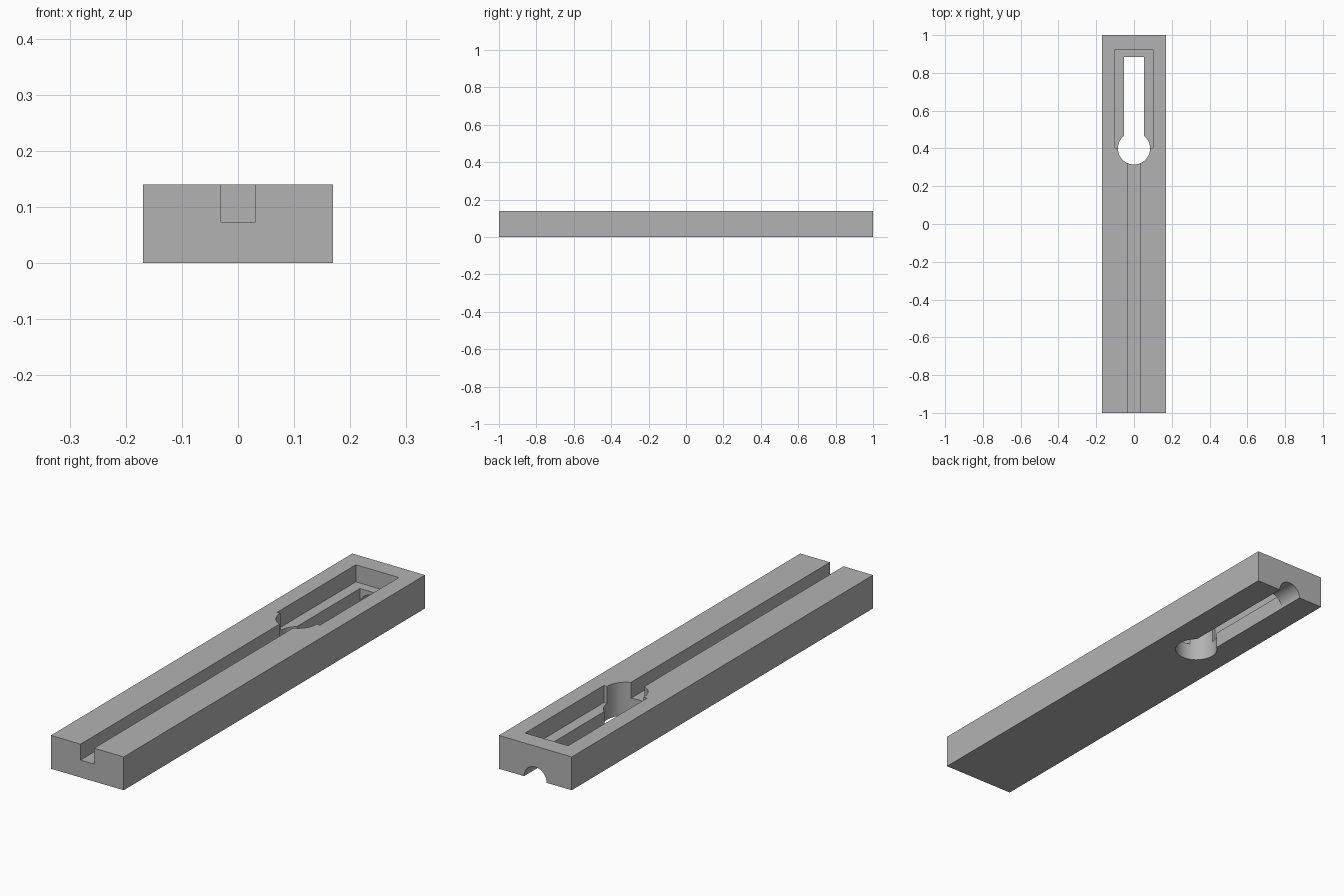
import bpy, bmesh, math
from mathutils import Matrix

if "Cube" in bpy.data.objects:
    bpy.data.objects.remove(bpy.data.objects["Cube"], do_unlink=True)

HALF_W, HEIGHT, SLOT = 0.169, 0.14, 0.053

grey = bpy.data.materials.new("plain grey")
grey.use_nodes = True
colour = (0.45, 0.45, 0.45, 1)
grey.diffuse_color = colour
grey.node_tree.nodes["Principled BSDF"].inputs["Base Color"].default_value = colour


def make_object(name, bm):
    mesh = bpy.data.meshes.new(name)
    bm.to_mesh(mesh)
    bm.free()
    mesh.materials.append(grey)
    obj = bpy.data.objects.new(name, mesh)
    bpy.context.collection.objects.link(obj)
    return obj


def box(name, half_x, y0, y1, z0, z1):
    bm = bmesh.new()
    size = Matrix.Diagonal((2 * half_x, y1 - y0, z1 - z0, 1))
    place = Matrix.Translation((0, (y0 + y1) / 2, (z0 + z1) / 2))
    bmesh.ops.create_cube(bm, size=1, matrix=place @ size)
    return make_object(name, bm)


def cylinder(name, radius, length, centre, turn=0):
    bm = bmesh.new()
    place = Matrix.Translation(centre) @ Matrix.Rotation(turn, 4, "X")
    bmesh.ops.create_cone(bm, cap_ends=True, segments=64, radius1=radius,
                          radius2=radius, depth=length, matrix=place)
    return make_object(name, bm)


# Long rectangular bar
bar = box("mounting_bar", HALF_W, -1, 1, 0, HEIGHT)

# Keyhole, recessed ledge, cable groove and rounded end notch
cutters = [
    cylinder("keyhole_cutter", 0.085, 0.5, (0, 0.4, 0.07)),
    box("slot_cutter", SLOT, 0.4, 0.885, -0.1, 0.3),
    box("ledge_cutter", 0.1, 0.402, 0.925, 0.068, 0.3),
    box("groove_cutter", 0.0315, -1.1, 0.38, 0.073, 0.3),
    cylinder("end_notch_cutter", SLOT - 0.0005, 0.3, (0, 0.95, 0), math.pi / 2),
]
for cutter in cutters:
    cutter.hide_render = True
    cut = bar.modifiers.new(cutter.name, "BOOLEAN")
    cut.operation = "DIFFERENCE"
    cut.solver = "EXACT"
    cut.object = cutter

# Apply the cuts, then discard the cutters
bpy.context.view_layer.objects.active = bar
for cutter in cutters:
    bpy.ops.object.modifier_apply(modifier=cutter.name)
    bpy.data.objects.remove(cutter, do_unlink=True)

# Smooth round walls with crisp edges
bpy.ops.object.select_all(action="DESELECT")
bar.select_set(True)
bpy.ops.object.shade_smooth_by_angle(angle=math.radians(30))
